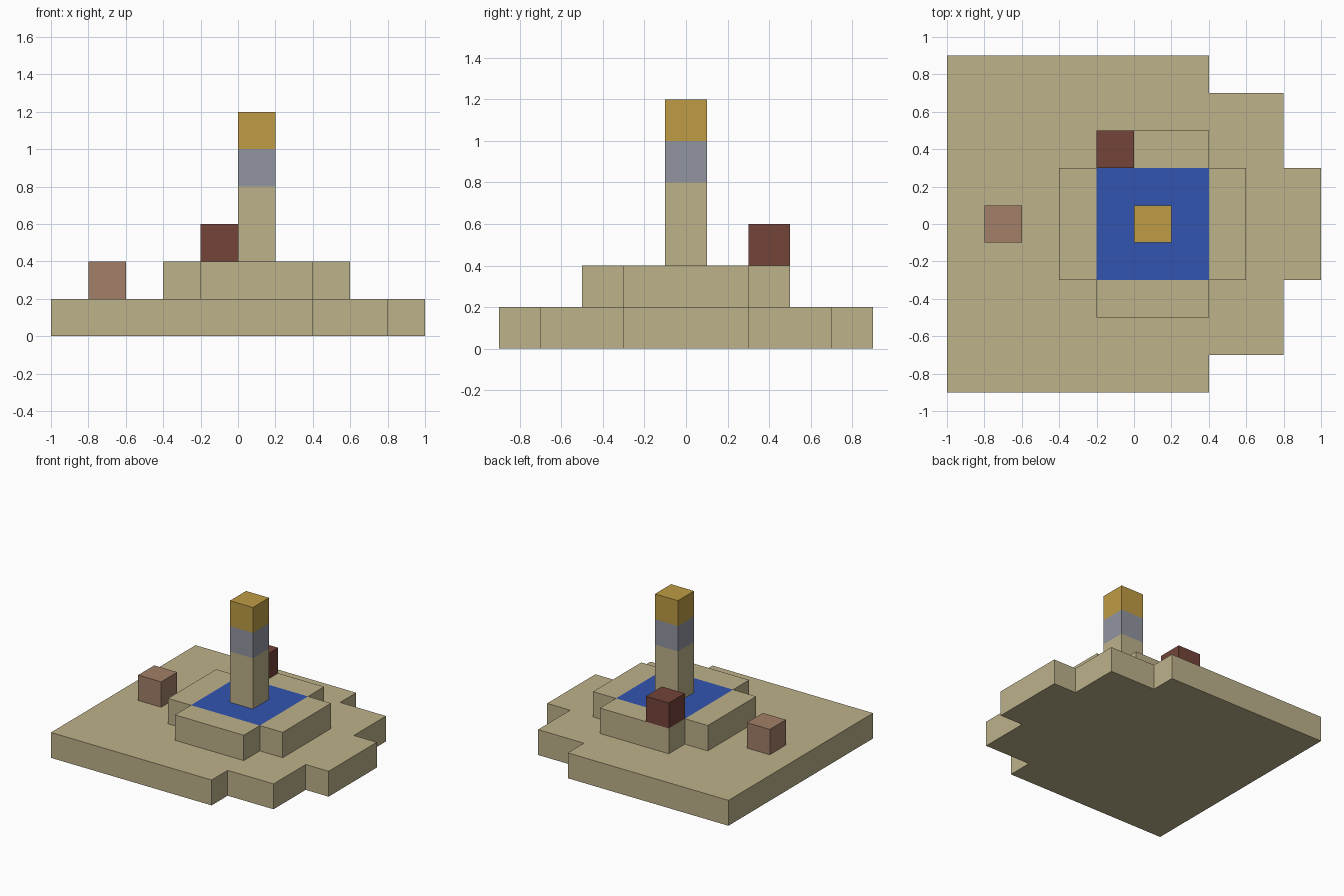
import bpy
import bmesh

cube = bpy.data.objects.get("Cube")
if cube:
    bpy.data.objects.remove(cube, do_unlink=True)


def linear(c):
    c /= 255
    return c / 12.92 if c <= 0.04045 else ((c + 0.055) / 1.055) ** 2.4


def material(name, hex_code):
    mat = bpy.data.materials.new(name)
    color = [linear(v) for v in bytes.fromhex(hex_code)] + [1.0]
    mat.use_nodes = True
    mat.diffuse_color = color
    shader = next(n for n in mat.node_tree.nodes if n.type == "BSDF_PRINCIPLED")
    shader.inputs["Base Color"].default_value = color
    return mat


sand = material("sand", "BDB28B")
water_blue = material("water blue", "3355B0")
stone_grey = material("stone grey", "9195A0")
gold = material("gold", "BF9C45")
dark_brown = material("dark brown", "74443A")
light_brown = material("light brown", "A27F68")


def prism(name, outline, z0, z1, mat):
    """Extrude a counter-clockwise outline from z0 up to z1."""
    bm = bmesh.new()
    base = bm.faces.new([bm.verts.new((x, y, z0)) for x, y in outline])
    top = bmesh.ops.extrude_face_region(bm, geom=[base], use_keep_orig=True)["geom"]
    bmesh.ops.translate(bm, vec=(0, 0, z1 - z0),
                        verts=[g for g in top if isinstance(g, bmesh.types.BMVert)])
    bmesh.ops.recalc_face_normals(bm, faces=bm.faces)
    mesh = bpy.data.meshes.new(name)
    bm.to_mesh(mesh)
    bm.free()
    mesh.materials.append(mat)
    obj = bpy.data.objects.new(name, mesh)
    bpy.context.collection.objects.link(obj)
    return obj


def box(name, x, y, z, mat):
    outline = [(x[0], y[0]), (x[1], y[0]), (x[1], y[1]), (x[0], y[1])]
    return prism(name, outline, z[0], z[1], mat)


# Stepped ground slab, mirrored front to back
half = [(-1, -0.9), (0.4, -0.9), (0.4, -0.7), (0.8, -0.7), (0.8, -0.3), (1, -0.3)]
prism("ground", half + [(x, -y) for x, y in reversed(half)], 0, 0.2, sand)

# Fountain basin: four rim blocks around a flush pool
tier = (0.2, 0.4)
box("pool_water", (-0.2, 0.4), (-0.3, 0.3), tier, water_blue)
box("rim_right", (-0.4, -0.2), (-0.3, 0.3), tier, sand)
box("rim_left", (0.4, 0.6), (-0.3, 0.3), tier, sand)
box("rim_front", (-0.2, 0.4), (-0.5, -0.3), tier, sand)
box("rim_back", (-0.2, 0.4), (0.3, 0.5), tier, sand)

# Central pillar in three bands
for name, z, mat in (("pillar_shaft", (0.4, 0.8), sand),
                     ("pillar_collar", (0.8, 1.0), stone_grey),
                     ("pillar_cap", (1.0, 1.2), gold)):
    box(name, (0, 0.2), (-0.1, 0.1), z, mat)

# Loose blocks
box("rim_block", (-0.2, 0), (0.3, 0.5), (0.4, 0.6), dark_brown)
box("ground_block", (-0.8, -0.6), (-0.1, 0.1), (0.2, 0.4), light_brown)
